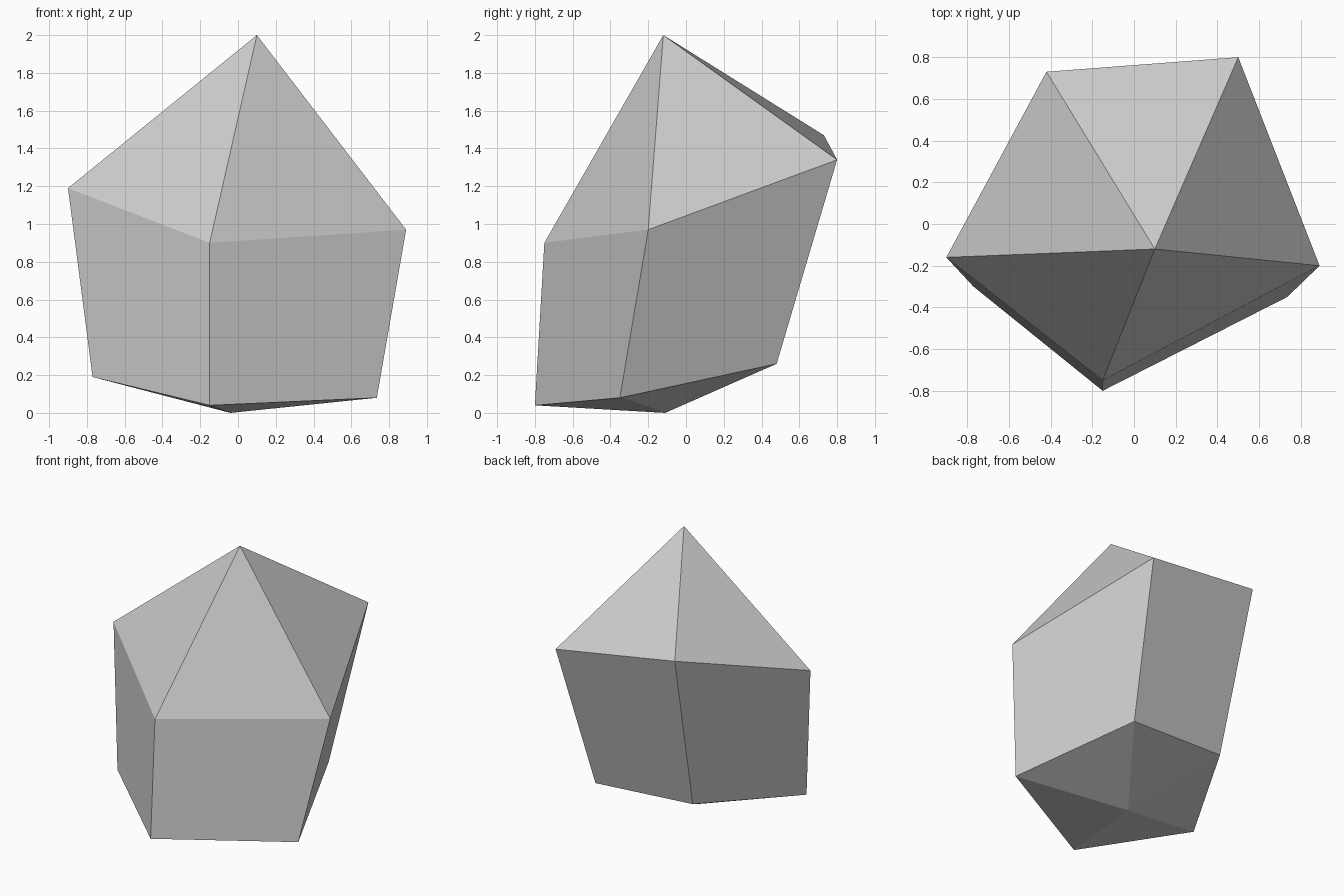
import bpy
import bmesh

cube = bpy.data.objects.get("Cube")
if cube:
    bpy.data.objects.remove(cube, do_unlink=True)

# Flat grey stone colour
grey = (0.6, 0.6, 0.6, 1.0)
stone = bpy.data.materials.new("stone grey")
stone.use_nodes = True
stone.diffuse_color = grey
stone.node_tree.nodes["Principled BSDF"].inputs["Base Color"].default_value = grey

# Tilted five-sided rings, listed counter-clockwise from the front corner
upper = [(-0.15, -0.75, 0.90), (0.89, -0.20, 0.97), (0.50, 0.80, 1.34),
         (-0.42, 0.73, 1.47), (-0.90, -0.16, 1.19)]
lower = [(-0.15, -0.80, 0.04), (0.735, -0.35, 0.08), (0.40, 0.48, 0.26),
         (-0.37, 0.45, 0.30), (-0.77, -0.30, 0.19)]
peak = (0.10, -0.12, 2.0)
base = (-0.04, -0.11, 0.0)

bm = bmesh.new()
top = [bm.verts.new(p) for p in upper]
bottom = [bm.verts.new(p) for p in lower]
tip, foot = bm.verts.new(peak), bm.verts.new(base)

# Pointed cap, side wall and shallow underside for each sector
for i in range(len(top)):
    j = (i + 1) % len(top)
    bm.faces.new((top[i], top[j], tip))
    bm.faces.new((bottom[i], bottom[j], top[j], top[i]))
    bm.faces.new((bottom[j], bottom[i], foot))
bmesh.ops.recalc_face_normals(bm, faces=bm.faces)

mesh = bpy.data.meshes.new("rock")
bm.to_mesh(mesh)
bm.free()
mesh.materials.append(stone)
rock = bpy.data.objects.new("rock", mesh)
bpy.context.collection.objects.link(rock)
